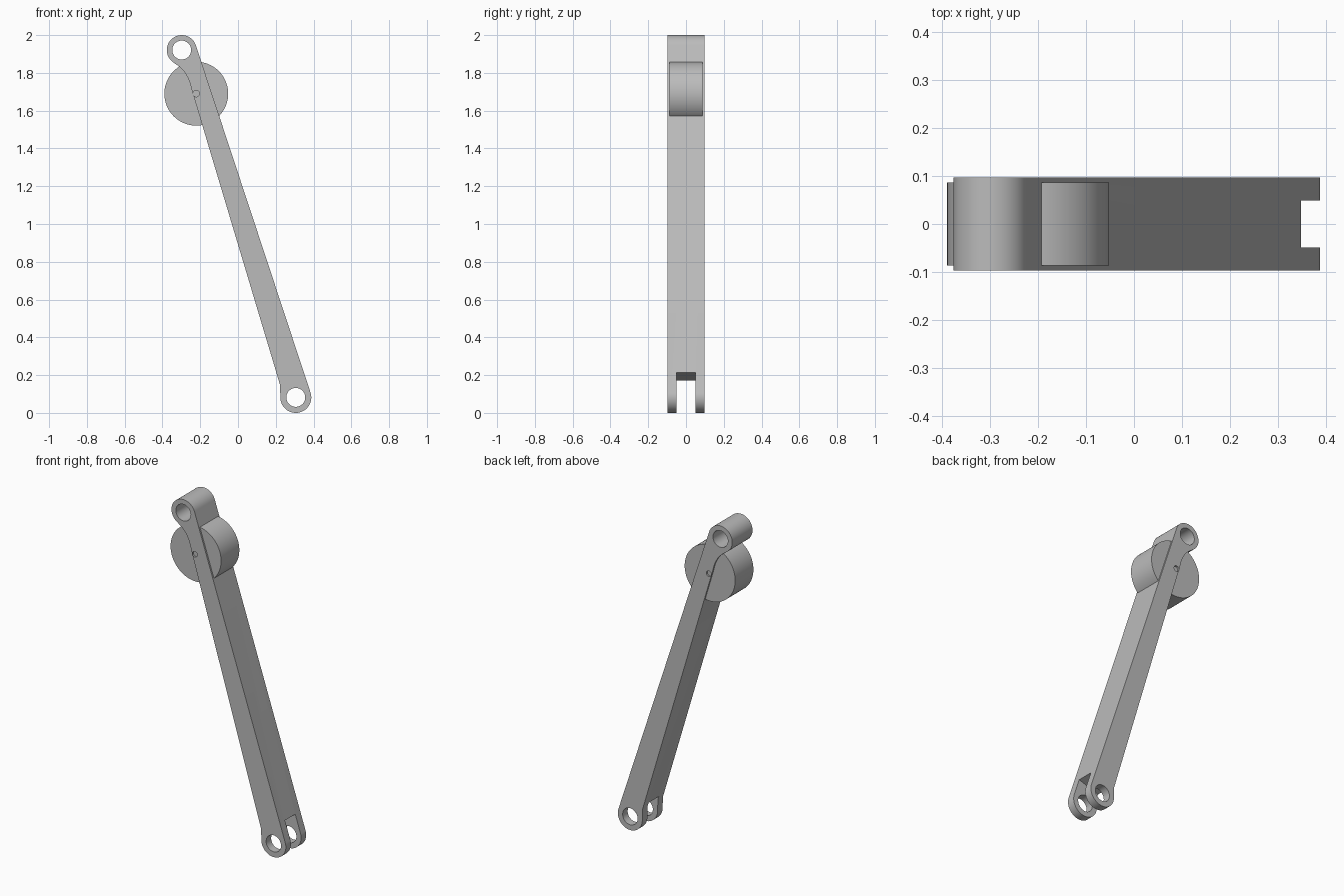
import bpy, bmesh, math
from mathutils import Vector

cube = bpy.data.objects.get("Cube")
if cube:
    bpy.data.objects.remove(cube, do_unlink=True)

GREY = (0.5, 0.5, 0.5, 1)
mat = bpy.data.materials.new("plain grey")
mat.use_nodes = True
mat.diffuse_color = GREY
mat.node_tree.nodes["Principled BSDF"].inputs["Base Color"].default_value = GREY

TOP, TOP_R = (-0.298, 1.921), 0.079      # upper eye
LOW, LOW_R = (0.306, 0.082), 0.082       # lower fork eye
HUB, HUB_R = (-0.221, 1.69), 0.169       # roller centre
PIN_HOLE = 0.05
HALF = 0.097                             # half thickness of the arm


def arc(centre, radius, start, end, steps):
    """Points on a circle in the xz plane, angles in degrees."""
    angles = [math.radians(start + (end - start) * i / steps) for i in range(steps + 1)]
    return [(centre[0] + radius * math.cos(a), centre[1] + radius * math.sin(a)) for a in angles]


def slab(name, outline, half):
    """Extrude an xz outline symmetrically along y."""
    bm = bmesh.new()
    face = bm.faces.new([bm.verts.new((x, -half, z)) for x, z in outline])
    new = bmesh.ops.extrude_face_region(bm, geom=[face])["geom"]
    bmesh.ops.translate(bm, vec=(0, 2 * half, 0),
                        verts=[v for v in new if isinstance(v, bmesh.types.BMVert)])
    bmesh.ops.recalc_face_normals(bm, faces=bm.faces)
    mesh = bpy.data.meshes.new(name)
    bm.to_mesh(mesh)
    bm.free()
    mesh.materials.append(mat)
    obj = bpy.data.objects.new(name, mesh)
    bpy.context.collection.objects.link(obj)
    return obj


def activate(obj):
    bpy.ops.object.select_all(action="DESELECT")
    obj.select_set(True)
    bpy.context.view_layer.objects.active = obj


def cut(obj, cutter):
    mod = obj.modifiers.new("cut", "BOOLEAN")
    mod.operation, mod.solver, mod.object = "DIFFERENCE", "EXACT", cutter
    activate(obj)
    bpy.ops.object.modifier_apply(modifier=mod.name)
    bpy.data.objects.remove(cutter, do_unlink=True)


def smooth(obj):
    activate(obj)
    bpy.ops.object.shade_smooth_by_angle(angle=math.radians(30))


# Tapered arm: upper eye, straight edge, lower eye, straight edge, curved neck
neck = [(0.222, 0.15), (-0.245, 1.71), (-0.252, 1.738), (-0.262, 1.767),
        (-0.278, 1.797), (-0.292, 1.815), (-0.31, 1.832)]
outline = arc(TOP, TOP_R, 235, 18, 40) + arc(LOW, LOW_R, 18, -185, 40) + neck
arm = slab("arm", outline, HALF)

# Eye holes and the small axle hole
for centre, radius in ((TOP, PIN_HOLE), (LOW, PIN_HOLE), (HUB, 0.017)):
    cut(arm, slab("hole_cutter", arc(centre, radius, 0, 352.5, 47), 0.3))

# Fork slot, square to the arm's axis
low = Vector(LOW)
along = (low - Vector(TOP)).normalized()
across = Vector((-along.y, along.x))
corners = [low + along * a + across * b
           for a, b in ((-0.113, -0.2), (-0.113, 0.2), (0.2, 0.2), (0.2, -0.2))]
cut(arm, slab("slot_cutter", corners, 0.049))
smooth(arm)

# Roller set into the arm, just inside its thickness
roller = slab("roller", arc(HUB, HUB_R, 0, 356.25, 95), 0.087)
smooth(roller)
